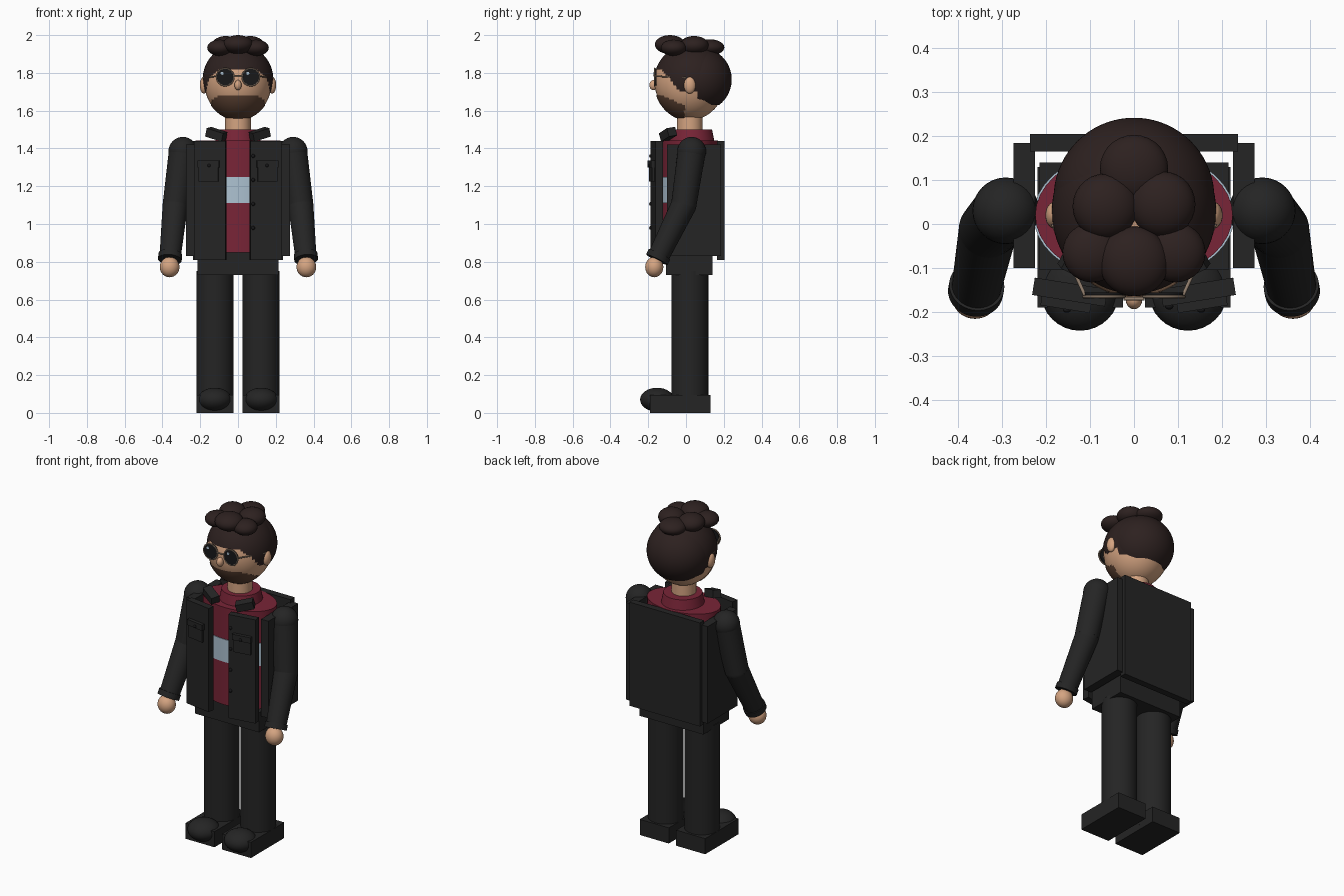
import bpy, bmesh, math
from mathutils import Vector, Matrix

if "Cube" in bpy.data.objects:
    bpy.data.objects.remove(bpy.data.objects["Cube"])


def material(name, rgb):
    m = bpy.data.materials.new(name)
    m.diffuse_color = (*rgb, 1)
    m.use_nodes = True
    m.node_tree.nodes["Principled BSDF"].inputs["Base Color"].default_value = m.diffuse_color
    return m


BLACK = material("black_cloth", (0.018, 0.018, 0.018))
DARK = material("near_black", (0.009, 0.009, 0.010))
RED = material("wine_red", (0.19, 0.018, 0.038))
BLUE = material("pale_blue", (0.42, 0.54, 0.64))
SKIN = material("skin", (0.66, 0.37, 0.22))
HAIR = material("dark_hair", (0.026, 0.015, 0.014))
BEARD = material("brown_beard", (0.12, 0.06, 0.036))
METAL = material("frame_metal", (0.30, 0.22, 0.16))


def finish(ob, name, mat, smooth=True):
    ob.name = name
    ob.data.materials.append(mat)
    if smooth:
        bpy.ops.object.shade_smooth_by_angle(angle=math.radians(40))
    return ob


def box(name, mat, lo, hi, rot=(0, 0, 0)):
    lo, hi = Vector(lo), Vector(hi)
    bpy.ops.mesh.primitive_cube_add(size=1, location=(lo + hi) / 2, rotation=rot)
    ob = bpy.context.object
    ob.scale = hi - lo
    return finish(ob, name, mat, False)


def mbox(name, mat, s, lo, hi, rot=(0, 0, 0)):
    """Box given for the +x side; s = -1 mirrors it."""
    a, b = sorted((s * lo[0], s * hi[0]))
    return box(name, mat, (a, *lo[1:]), (b, *hi[1:]), (rot[0], s * rot[1], s * rot[2]))


def ball(name, mat, c, r, seg=32, rot=(0, 0, 0)):
    bpy.ops.mesh.primitive_uv_sphere_add(segments=seg, ring_count=seg // 2, radius=1,
                                         location=c, rotation=rot)
    ob = bpy.context.object
    ob.scale = r
    return finish(ob, name, mat)


def tube(name, mat, p, q, r1, r2, stretch=1):
    """Tapered cylinder from p to q; stretch widens x."""
    p, q = Vector(p), Vector(q)
    bpy.ops.mesh.primitive_cone_add(vertices=40, radius1=r1, radius2=r2,
                                    depth=(q - p).length, location=(p + q) / 2)
    ob = bpy.context.object
    ob.rotation_euler = (q - p).to_track_quat('Z', 'Y').to_euler() if stretch == 1 else (0, 0, 0)
    ob.scale = (stretch, 1, 1)
    return finish(ob, name, mat)


def shell(name, mat, c, r, keep):
    """Part of an ellipsoid whose faces satisfy keep(x, y, z)."""
    bm = bmesh.new()
    bmesh.ops.create_uvsphere(bm, u_segments=72, v_segments=54, radius=1)
    bm.transform(Matrix.Translation(c) @ Matrix.Diagonal((*r, 1)))
    bad = [f for f in bm.faces if not keep(*f.calc_center_median())]
    bmesh.ops.delete(bm, geom=bad, context='FACES')
    me = bpy.data.meshes.new(name)
    bm.to_mesh(me)
    bm.free()
    for f in me.polygons:
        f.use_smooth = True
    me.materials.append(mat)
    ob = bpy.data.objects.new(name, me)
    bpy.context.collection.objects.link(ob)
    return ob


# Hips, shirt, chest stripe and rolled collar
box("hips", BLACK, (-0.215, -0.105, 0.73), (0.215, 0.14, 0.85))
tube("shirt", RED, (0, 0.02, 0.85), (0, 0.02, 1.442), 0.15, 0.15, 1.5)
tube("chest_stripe", BLUE, (0, 0.02, 1.112), (0, 0.02, 1.25), 0.154, 0.154, 1.49)
tube("shirt_collar", RED, (0, 0.03, 1.44), (0, 0.03, 1.50), 0.12, 0.108)
tube("neck", SKIN, (0, 0.02, 1.46), (0, 0.02, 1.60), 0.068, 0.068)

# Jacket back
box("jacket_back", BLACK, (-0.237, 0.165, 0.81), (0.237, 0.205, 1.44))

TILT = math.radians(9)
for s, side in ((-1, "right"), (1, "left")):
    # Legs and shoes
    tube(side + "_leg", BLACK, (s * 0.122, 0.02, 0.03), (s * 0.122, 0.02, 0.75), 0.098, 0.098)
    mbox(side + "_shoe", BLACK, s, (0.025, -0.19, 0), (0.22, 0.13, 0.095))
    ball(side + "_toe", BLACK, (s * 0.123, -0.153, 0.07), (0.09, 0.09, 0.063))

    # Jacket side, front panel, pocket and lapel
    mbox(side + "_jacket_side", BLACK, s, (0.225, -0.10, 0.83), (0.275, 0.185, 1.42))
    mbox(side + "_jacket_front", BLACK, s, (0.062, -0.175, 0.81), (0.23, -0.135, 1.44), (0, 0, TILT))
    mbox(side + "_pocket", BLACK, s, (0.103, -0.187, 1.225), (0.207, -0.167, 1.32), (0, 0, TILT))
    mbox(side + "_pocket_flap", BLACK, s, (0.098, -0.194, 1.30), (0.212, -0.170, 1.335), (0, 0, TILT))
    ball(side + "_pocket_button", DARK, (s * 0.153, -0.196, 1.31), (0.009, 0.006, 0.009), 12)
    mbox(side + "_lapel", BLACK, s, (0.065, -0.12, 1.452), (0.165, -0.07, 1.498),
         (0.15, -0.28, 0.45))

    # Arm, cuff and hand
    shoulder, elbow, wrist = [Vector((s * x, y, z)) for x, y, z in
                              ((0.292, 0.03, 1.385), (0.332, -0.012, 1.10), (0.36, -0.15, 0.82))]
    ball(side + "_shoulder", BLACK, shoulder, (0.076,) * 3)
    tube(side + "_upper_arm", BLACK, shoulder, elbow, 0.074, 0.067)
    ball(side + "_elbow", BLACK, elbow, (0.067,) * 3)
    tube(side + "_forearm", BLACK, elbow, wrist, 0.067, 0.056)
    along = (wrist - elbow).normalized()
    tube(side + "_cuff", BLACK, wrist - along * 0.022, wrist + along * 0.01, 0.063, 0.063)
    ball(side + "_hand", SKIN, (s * 0.362, -0.168, 0.772), (0.052, 0.048, 0.054))

# Front buttons
for i in range(4):
    ball("jacket_button", DARK, (0.08, -0.187, 1.36 - 0.127 * i), (0.010, 0.008, 0.010), 12)

# Head, ears and nose
HEAD, HEAD_R = Vector((0, 0.02, 1.752)), Vector((0.178, 0.186, 0.202))
ball("head", SKIN, HEAD, HEAD_R, 48)
ball("nose", SKIN, (0, -0.172, 1.735), (0.019, 0.022, 0.027), 20)
for s in (-1, 1):
    ball("ear", SKIN, (s * 0.18, 0.02, 1.735), (0.022, 0.031, 0.045), 24)

# Beard over the lower face
shell("beard", BEARD, HEAD, HEAD_R + Vector((0.004,) * 3),
      lambda x, y, z: y < -0.008 and z < 1.625 + 0.058 * min(1, max(0, -y / 0.13)))


# Hair cap with hairline, and fuller hair at the back
def hairline(x, y, z):
    return z > (1.63 if y > 0.055 else 1.70 + 0.12 * min(1, max(0, (-0.03 - y) / 0.1)))


shell("hair_cap", HAIR, (0, 0.03, 1.765), (0.187, 0.197, 0.188), hairline)
shell("hair_back", HAIR, (0, 0.06, 1.765), (0.183, 0.182, 0.175),
      lambda x, y, z: y > 0.055 and z > 1.63)

# Curls on top
for x, y, z, r in ((0, 0.125, 1.935, 0.078), (-0.065, 0.04, 1.945, 0.075), (0.065, 0.045, 1.945, 0.075),
                   (-0.095, -0.065, 1.933, 0.068), (0.095, -0.065, 1.933, 0.068), (0, -0.085, 1.95, 0.08)):
    ball("hair_curl", HAIR, (x, y, z), (r, r, 0.05 if z > 1.94 else 0.043), 28)

# Sunglasses
for s in (-1, 1):
    cx, cy, cz = s * 0.068, -0.168, 1.778
    tube("lens", DARK, (cx, cy + 0.012, cz), (cx, cy, cz), 0.045, 0.045)
    bpy.ops.mesh.primitive_torus_add(location=(cx, cy + 0.002, cz), rotation=(math.pi / 2, 0, 0),
                                     major_radius=0.046, minor_radius=0.004,
                                     major_segments=36, minor_segments=8)
    finish(bpy.context.object, "lens_rim", METAL)
    tube("lens_glint", BLUE, (cx - 0.016, cy, cz + 0.02), (cx - 0.016, cy - 0.003, cz + 0.02), 0.008, 0.008)
    tube("temple_arm", METAL, (s * 0.112, cy + 0.006, cz + 0.005), (s * 0.185, 0.0, cz - 0.005), 0.004, 0.004)
tube("glasses_bridge", METAL, (-0.024, -0.170, 1.785), (0.024, -0.170, 1.785), 0.004, 0.004)
